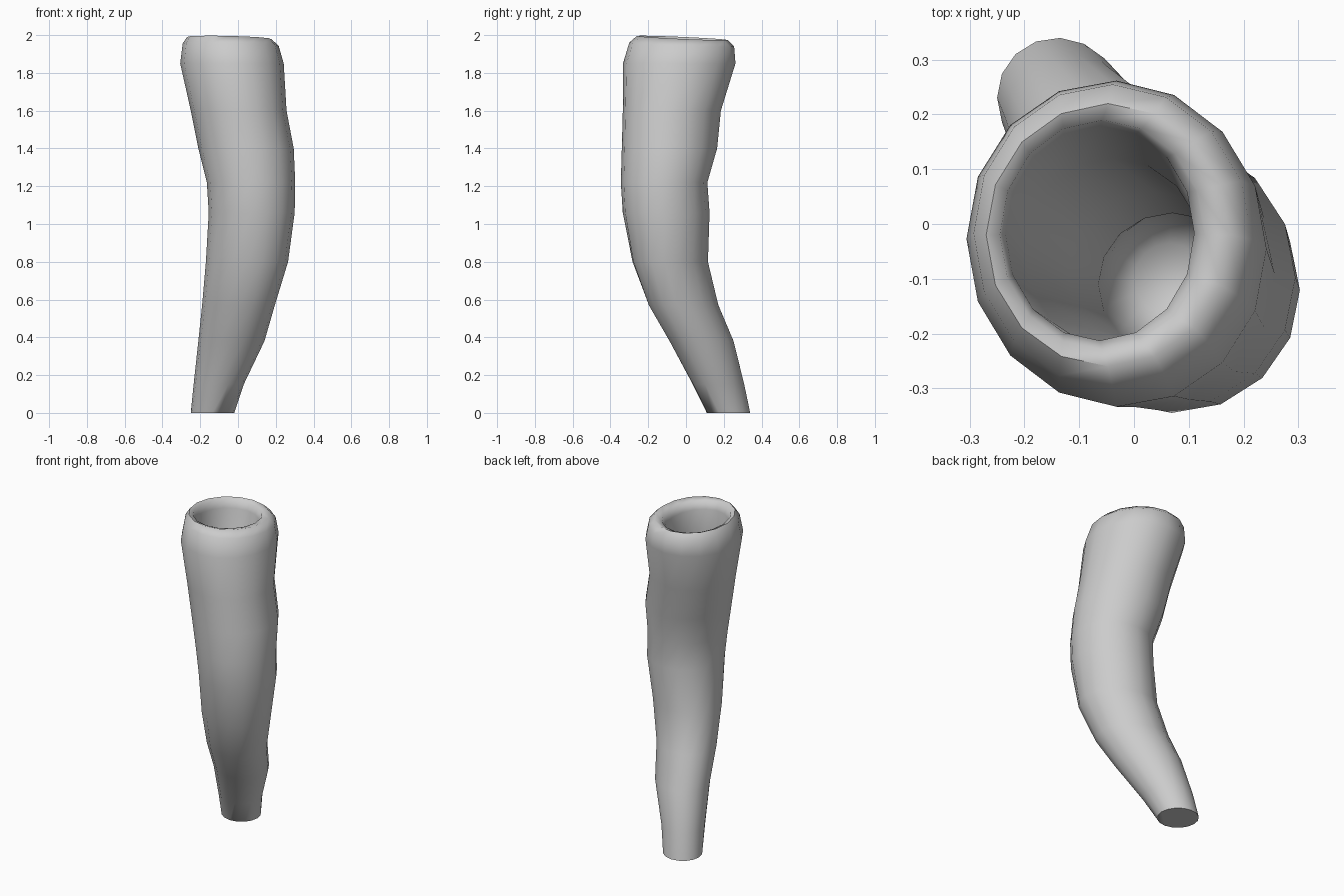
import bpy, bmesh, math

SIDES = 16

# Sections: z, x min, x max, y min, y max, diagonal skew
outer = [
    (0.00, -0.25, -0.02, 0.11, 0.34, 0.05),
    (0.15, -0.235, 0.03, 0.035, 0.31, 0.15),
    (0.38, -0.21, 0.14, -0.09, 0.255, 0.20),
    (0.57, -0.19, 0.195, -0.20, 0.175, 0.20),
    (0.80, -0.17, 0.265, -0.285, 0.118, 0.14),
    (1.06, -0.155, 0.30, -0.335, 0.125, 0.05),
    (1.22, -0.165, 0.303, -0.345, 0.113, 0.02),
    (1.40, -0.21, 0.295, -0.34, 0.165, 0.04),
    (1.60, -0.25, 0.257, -0.335, 0.185, 0.06),
    (1.85, -0.306, 0.242, -0.334, 0.262, 0.03),
    (1.95, -0.293, 0.215, -0.30, 0.255, 0.02),
]
rim = [
    (1.985, -0.27, 0.175, -0.26, 0.22, 0.0),
    (1.975, -0.245, 0.13, -0.23, 0.19, 0.0),
    (1.93, -0.235, 0.11, -0.213, 0.18, 0.0),
]
cavity = [
    (1.70, -0.20, 0.125, -0.225, 0.12, 0.0),
    (1.40, -0.12, 0.19, -0.235, 0.06, 0.0),
    (1.15, -0.065, 0.205, -0.24, 0.02, 0.0),
    (0.98, -0.05, 0.185, -0.22, 0.02, 0.0),
    (0.91, 0.00, 0.13, -0.165, -0.035, 0.0),
]

bm = bmesh.new()


def ring(section):
    z, x0, x1, y0, y1, skew = section
    verts = []
    for i in range(SIDES):
        t = 2 * math.pi * i / SIDES
        x = (x0 + x1) / 2 + (x1 - x0) / 2 * math.cos(t)
        y = (y0 + y1) / 2 + (y1 - y0) / 2 * math.sin(t - skew)
        # the mouth is slightly lower at the back right
        tilt = -0.012 * math.cos(t - 1.1) if z > 1.92 else 0
        verts.append(bm.verts.new((x, y, z + tilt)))
    return verts


# Continuous skin: outside, over the rolled rim, down the cavity
rings = [ring(s) for s in outer + rim + cavity]
for a, b in zip(rings, rings[1:]):
    for i in range(SIDES):
        j = (i + 1) % SIDES
        bm.faces.new((a[i], a[j], b[j], b[i]))
bm.faces.new(rings[-1])
bm.faces.new(rings[0][::-1])
bmesh.ops.recalc_face_normals(bm, faces=bm.faces[:])

mesh = bpy.data.meshes.new("hollow_horn")
bm.to_mesh(mesh)
bm.free()
horn = bpy.data.objects.new("hollow_horn", mesh)
bpy.context.collection.objects.link(horn)
bpy.context.view_layer.objects.active = horn
horn.select_set(True)
bpy.ops.object.shade_smooth_by_angle(angle=math.radians(60))
